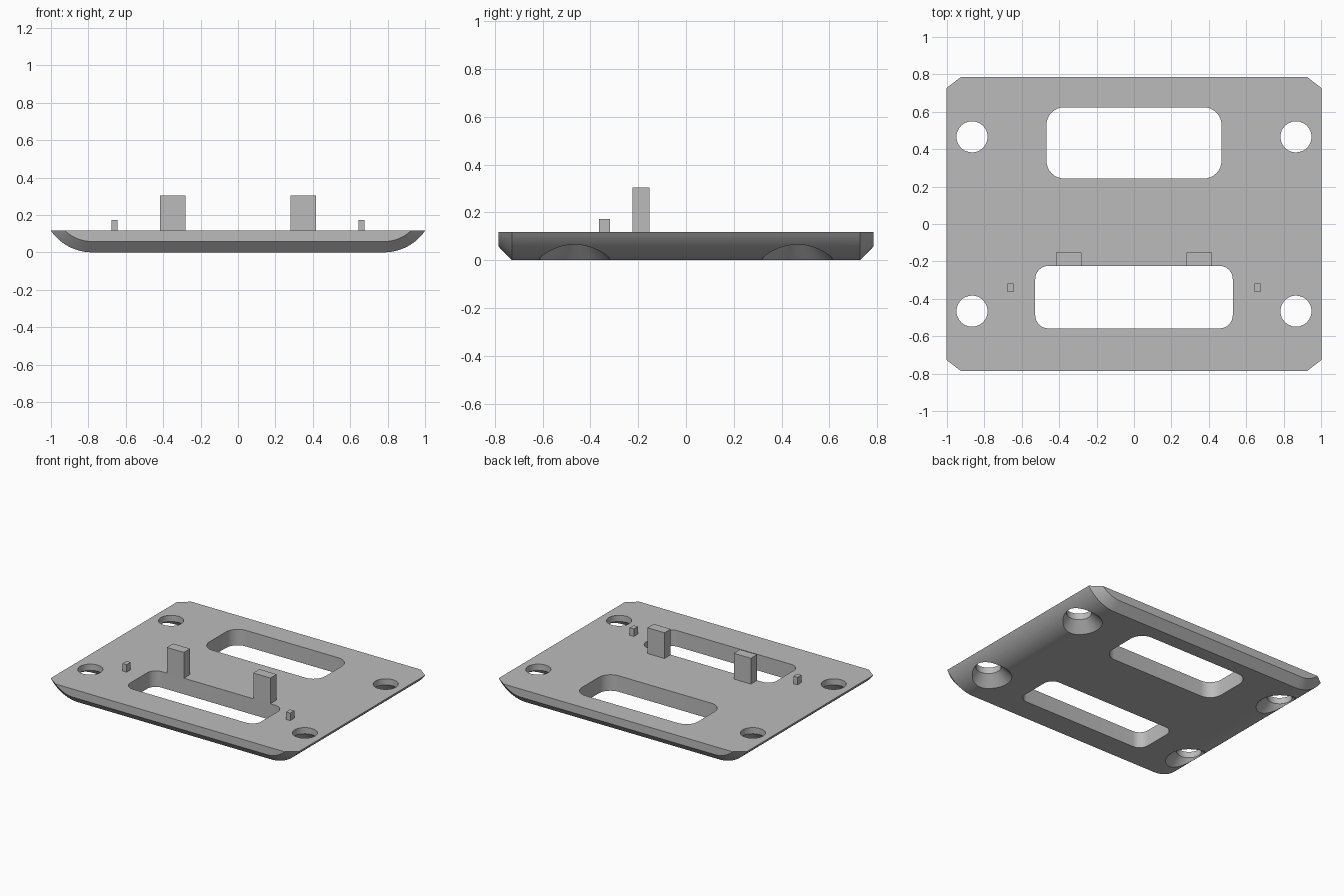
import bpy, bmesh, math
from mathutils import Matrix, Vector

if "Cube" in bpy.data.objects:
    bpy.data.objects.remove(bpy.data.objects["Cube"], do_unlink=True)

grey = bpy.data.materials.new("grey")
grey.use_nodes = True
GREY = (0.5, 0.5, 0.5, 1)
grey.diffuse_color = GREY
grey.node_tree.nodes["Principled BSDF"].inputs["Base Color"].default_value = GREY

TOP = 0.117         # top face height
FLAT = 0.78         # half width of the flat underside
RADIUS = 0.268      # radius of the rolled sides
CHAMFER = 0.058     # inset of the end profiles


def finish(bm, name):
    bmesh.ops.recalc_face_normals(bm, faces=bm.faces)
    mesh = bpy.data.meshes.new(name)
    bm.to_mesh(mesh)
    bm.free()
    mesh.materials.append(grey)
    obj = bpy.data.objects.new(name, mesh)
    bpy.context.collection.objects.link(obj)
    return obj


def box(name, x0, x1, y0, y1, z0, z1, corner=0):
    """Box between two corners, with optional rounded vertical edges."""
    bm = bmesh.new()
    size = Matrix.Diagonal((x1 - x0, y1 - y0, z1 - z0, 1))
    centre = Matrix.Translation(((x0 + x1) / 2, (y0 + y1) / 2, (z0 + z1) / 2))
    bmesh.ops.create_cube(bm, size=1, matrix=centre @ size)
    if corner:
        upright = [e for e in bm.edges
                   if abs(e.verts[0].co.z - e.verts[1].co.z) > 0.01]
        bmesh.ops.bevel(bm, geom=upright, offset=corner, segments=8,
                        profile=0.5, affect='EDGES')
    return finish(bm, name)


def cross_section(inset, steps=16):
    """Half-pipe sided profile in x and z, shrunk by the inset."""
    r = RADIUS - inset
    sweep = math.acos((RADIUS - TOP) / r)
    right = [(FLAT + r * math.sin(sweep * i / steps),
              RADIUS - r * math.cos(sweep * i / steps)) for i in range(steps + 1)]
    return right + [(-x, z) for x, z in reversed(right)]


def lofted_plate():
    bm = bmesh.new()
    rings = []
    for y, inset in ((-0.785, CHAMFER), (-0.728, 0), (0.728, 0), (0.785, CHAMFER)):
        rings.append([bm.verts.new((x, y, z)) for x, z in cross_section(inset)])
    for a, b in zip(rings, rings[1:]):
        for i in range(len(a)):
            j = (i + 1) % len(a)
            bm.faces.new((a[i], a[j], b[j], b[i]))
    bm.faces.new(rings[0])
    bm.faces.new(rings[-1])
    return finish(bm, "base_plate")


def countersunk_cutter(x, y):
    """Round hole that flares out towards the underside."""
    bm = bmesh.new()
    n = 48
    rings = []
    for r, z in ((0.205, -0.05), (0.083, 0.072), (0.083, 0.25)):
        rings.append([bm.verts.new((x + r * math.cos(math.tau * i / n),
                                    y + r * math.sin(math.tau * i / n), z))
                      for i in range(n)])
    for a, b in zip(rings, rings[1:]):
        for i in range(n):
            j = (i + 1) % n
            bm.faces.new((a[i], a[j], b[j], b[i]))
    bm.faces.new(rings[0])
    bm.faces.new(rings[-1])
    return finish(bm, "hole_cutter")


# Plate with two slots and four countersunk holes
plate = lofted_plate()
cutters = [box("back_slot_cutter", -0.468, 0.468, 0.243, 0.624, -0.1, 0.3, 0.095),
           box("front_slot_cutter", -0.528, 0.528, -0.558, -0.224, -0.1, 0.3, 0.07)]
cutters += [countersunk_cutter(x, y) for x in (-0.866, 0.866) for y in (-0.466, 0.466)]

bpy.context.view_layer.objects.active = plate
for cutter in cutters:
    cutter.hide_render = True
    mod = plate.modifiers.new("cut", 'BOOLEAN')
    mod.operation = 'DIFFERENCE'
    mod.solver = 'EXACT'
    mod.object = cutter
    bpy.ops.object.modifier_apply(modifier=mod.name)
    bpy.data.objects.remove(cutter, do_unlink=True)

bpy.ops.object.select_all(action='DESELECT')
plate.select_set(True)
bpy.ops.object.shade_smooth_by_angle(angle=math.radians(25))

# Upright tabs and small locating pegs, one of each per side
for side, s in (("left", 1), ("right", -1)):
    for part, inner, outer, y0, y1, height in (
            ("tab", 0.28, 0.418, -0.224, -0.152, 0.305),
            ("peg", 0.644, 0.677, -0.364, -0.318, 0.172)):
        x0, x1 = sorted((s * inner, s * outer))
        box(f"{side}_{part}", x0, x1, y0, y1, TOP, height)
